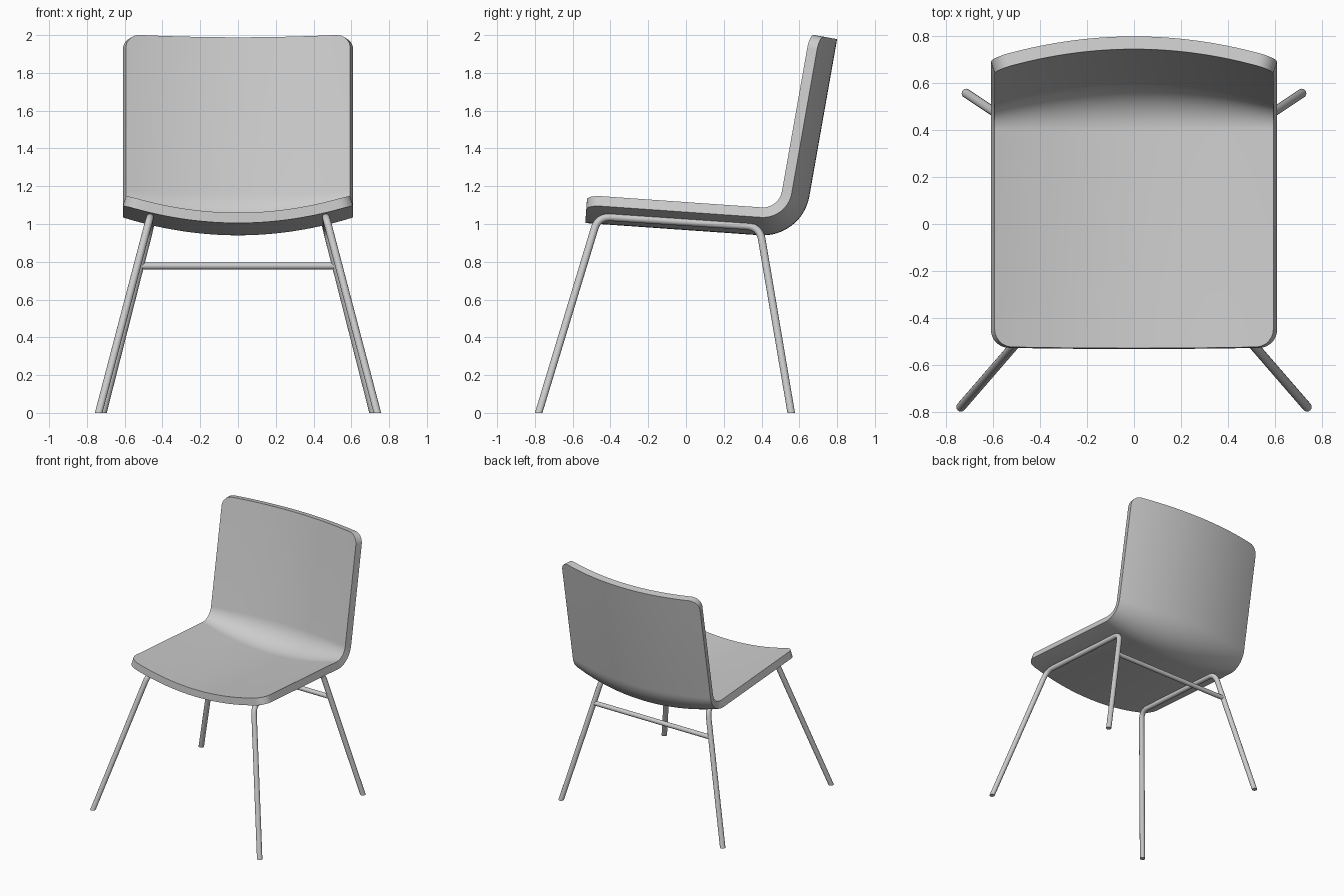
import bpy, bmesh
from math import sin, cos, pi, radians, sqrt
from mathutils import Vector

cube = bpy.data.objects.get("Cube")
if cube:
    bpy.data.objects.remove(cube, do_unlink=True)

grey = bpy.data.materials.new("light grey")
grey.use_nodes = True
grey.diffuse_color = (0.6, 0.6, 0.6, 1)
grey.node_tree.nodes["Principled BSDF"].inputs["Base Color"].default_value = (0.6, 0.6, 0.6, 1)


def add_object(name, bm):
    bmesh.ops.recalc_face_normals(bm, faces=bm.faces)
    mesh = bpy.data.meshes.new(name)
    bm.to_mesh(mesh)
    bm.free()
    mesh.materials.append(grey)
    obj = bpy.data.objects.new(name, mesh)
    bpy.context.collection.objects.link(obj)
    return obj


def smooth(obj, angle=35):
    bpy.ops.object.select_all(action='DESELECT')
    obj.select_set(True)
    bpy.context.view_layer.objects.active = obj
    bpy.ops.object.shade_smooth_by_angle(angle=radians(angle))


# Shell: one bent sheet, dished across its width, with rounded corners
HALF_W, CORNER, THICK, SAG = 0.61, 0.075, 0.055, 0.095
BEND_R = 0.25
BEND_Y, BEND_Z = 0.407, 1.19
A0, A1 = radians(-4), radians(80)
SEAT_LEN, BACK_LEN = 0.925, 0.845
ARC_LEN = BEND_R * (A1 - A0)
TOTAL = SEAT_LEN + ARC_LEN + BACK_LEN


def profile(s):
    """Underside centre-line point and its inward normal at length s."""
    a = A0 + (A1 - A0) * min(max((s - SEAT_LEN) / ARC_LEN, 0), 1)
    run = min(s - SEAT_LEN, 0) + max(s - SEAT_LEN - ARC_LEN, 0)
    normal = Vector((0, -sin(a), cos(a)))
    along = Vector((0, cos(a), sin(a)))
    return Vector((0, BEND_Y, BEND_Z)) - normal * BEND_R + along * run, normal


def half_width(s):
    d = min(s, TOTAL - s)
    if d >= CORNER:
        return HALF_W
    return HALF_W - CORNER + sqrt(max(CORNER ** 2 - (CORNER - d) ** 2, 0))


corner = [CORNER * (1 - cos(i * pi / 16)) for i in range(9)]
bend = [SEAT_LEN + ARC_LEN * i / 16 for i in range(17)]
rows = corner + bend + [TOTAL - c for c in reversed(corner)]
COLS = 32
bm = bmesh.new()
grid = []
for s in rows:
    point, normal = profile(s)
    w = half_width(s)
    line = []
    for k in range(COLS + 1):
        x = w * (2 * k / COLS - 1)
        line.append(bm.verts.new(point + Vector((x, 0, 0)) + normal * SAG * (x / HALF_W) ** 2))
    grid.append(line)
for low, high in zip(grid, grid[1:]):
    for k in range(COLS):
        bm.faces.new((low[k], low[k + 1], high[k + 1], high[k]))
# Give the sheet its thickness on the sitting side
bm.normal_update()
top = {v: v.co + v.normal * THICK for v in bm.verts}
copy = {v: bm.verts.new(co) for v, co in top.items()}
edges = [e for e in bm.edges if e.is_boundary]
for f in list(bm.faces):
    bm.faces.new([copy[v] for v in f.verts])
for e in edges:
    a, b = e.verts
    bm.faces.new((a, b, copy[b], copy[a]))
smooth(add_object("seat_shell", bm))


# Round tubes swept along a path
def tube(name, path, radius, sides=16):
    bm = bmesh.new()
    rings = []
    for i, p in enumerate(path):
        d_in = (p - path[i - 1]).normalized() if i else None
        d_out = (path[i + 1] - p).normalized() if i < len(path) - 1 else None
        t = ((d_in or d_out) + (d_out or d_in)).normalized()
        # Floor ends are cut level
        flat = abs(p.z) < 0.001
        u = Vector((1, 0, 0)) if flat else (
            Vector((1, 0, 0)) - t * t.x if abs(t.x) < 0.9 else Vector((0, 1, 0)) - t * t.y).normalized()
        v = t.cross(u).normalized()
        if flat:
            v = Vector((0, 1, 0)) * (1 if v.y > 0 else -1)
        rings.append([bm.verts.new(p + (u * cos(2 * pi * k / sides) + v * sin(2 * pi * k / sides)) * radius)
                      for k in range(sides)])
    for r0, r1 in zip(rings, rings[1:]):
        for k in range(sides):
            j = (k + 1) % sides
            bm.faces.new((r0[k], r0[j], r1[j], r1[k]))
    bm.faces.new(rings[0])
    bm.faces.new(rings[-1])
    smooth(add_object(name, bm), 50)


def rounded(before, c, after, reach, steps=8):
    """Curve that replaces the sharp corner c."""
    a = c + (before - c).normalized() * reach
    b = c + (after - c).normalized() * reach
    return [a.lerp(c, i / steps).lerp(c.lerp(b, i / steps), i / steps) for i in range(steps + 1)]


# Side frames: front leg, rail under the seat and back leg in one bent tube
RADIUS = 0.02
for side, label in ((1, "left"), (-1, "right")):
    front_foot = Vector((side * 0.738, -0.78, 0))
    front_top = Vector((side * 0.465, -0.465, 1.04))
    back_top = Vector((side * 0.465, 0.39, 0.985))
    back_foot = Vector((side * 0.715, 0.557, 0))
    path = [front_foot]
    path += rounded(front_foot, front_top, back_top, 0.07)
    path += rounded(front_top, back_top, back_foot, 0.07)
    path.append(back_foot)
    tube(label + "_leg_frame", path, RADIUS)

# Crossbar between the back legs
bar = back_foot.lerp(back_top, 0.778 / 0.985)
tube("back_crossbar", [Vector((-abs(bar.x), bar.y, bar.z)), Vector((abs(bar.x), bar.y, bar.z))], 0.018)
